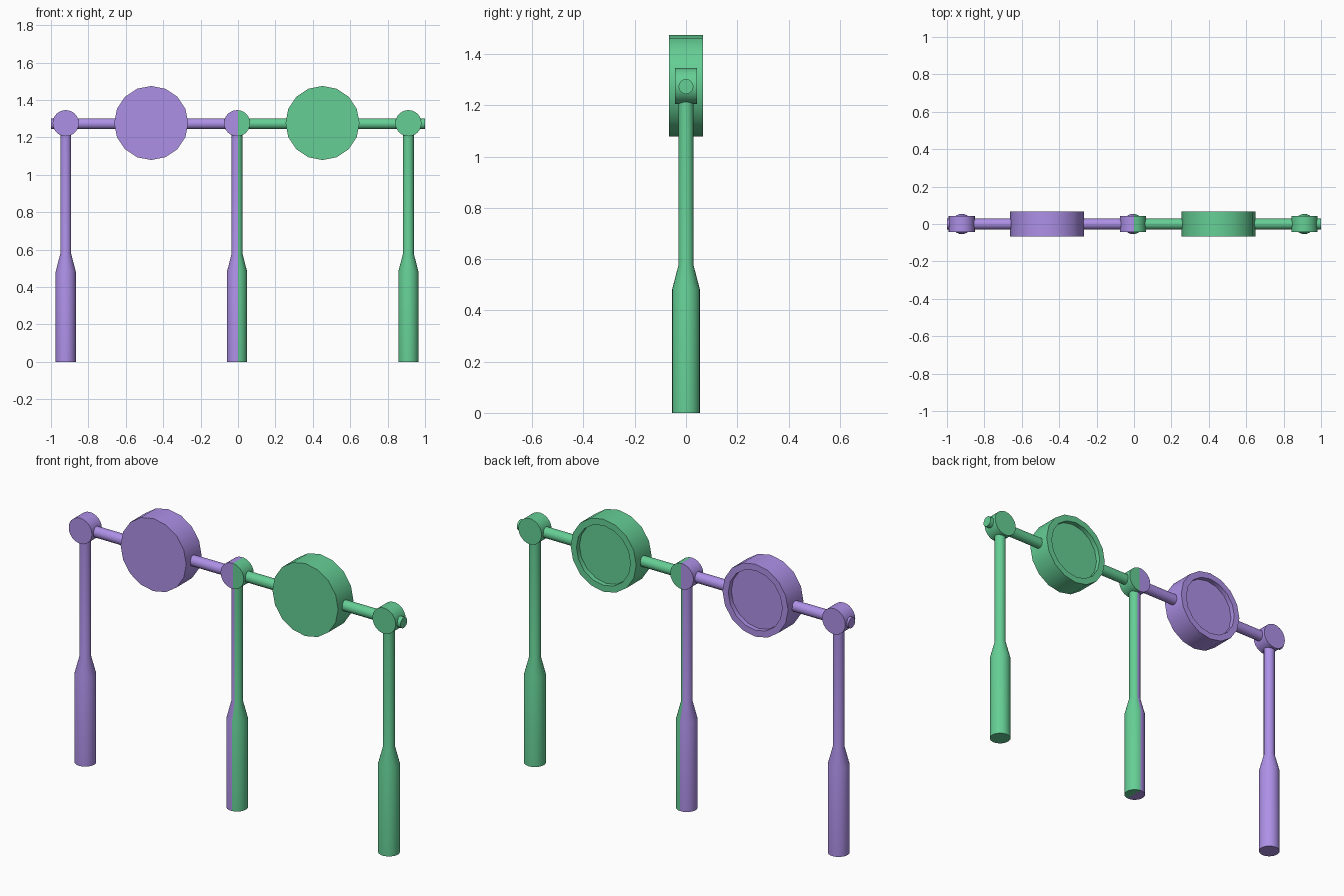
import bpy, bmesh
from math import pi, sin, cos, radians
from mathutils import Matrix, Vector

if "Cube" in bpy.data.objects:
    bpy.data.objects.remove(bpy.data.objects["Cube"])

AXIS_Z = 1.276
ALONG = {
    "x": Matrix.Rotation(pi / 2, 4, "Y"),
    "y": Matrix.Rotation(-pi / 2, 4, "X"),
    "z": Matrix.Identity(4),
}


def material(name, color):
    mat = bpy.data.materials.new(name)
    mat.diffuse_color = color
    mat.use_nodes = True
    mat.node_tree.nodes["Principled BSDF"].inputs["Base Color"].default_value = mat.diffuse_color
    return mat


PURPLE = material("purple", (0.42, 0.28, 0.80, 1))
GREEN = material("green", (0.13, 0.62, 0.30, 1))


def turned(name, profile, sides, axis, origin, mat, keep=0):
    """Closed turned solid from (radius, height) pairs; keep=-1/1 keeps one side of x=0."""
    bm = bmesh.new()
    rings = [[bm.verts.new((r * cos(2 * pi * i / sides), r * sin(2 * pi * i / sides), h))
              for i in range(sides)] for r, h in profile]
    for a, b in zip(rings, rings[1:]):
        for i in range(sides):
            j = (i + 1) % sides
            bm.faces.new((a[i], a[j], b[j], b[i]))
    bm.faces.new(rings[0][::-1])
    bm.faces.new(rings[-1])
    bm.transform(Matrix.Translation(origin) @ ALONG[axis])
    if keep:
        bmesh.ops.bisect_plane(bm, geom=bm.verts[:] + bm.edges[:] + bm.faces[:],
                               plane_co=(0, 0, 0), plane_no=(-keep, 0, 0), clear_outer=True)
    mesh = bpy.data.meshes.new(name)
    bm.to_mesh(mesh)
    bm.free()
    obj = bpy.data.objects.new(name, mesh)
    bpy.context.collection.objects.link(obj)
    mesh.materials.append(mat)
    bpy.context.view_layer.objects.active = obj
    obj.select_set(True)
    bpy.ops.object.shade_smooth_by_angle(angle=radians(30))
    obj.select_set(False)
    return obj


POST = [(0.054, 0), (0.054, 0.482), (0.029, 0.578), (0.029, 1.24)]
JOINT = [(0.07, -0.043), (0.07, 0.043)]
DISC = [(0.198, -0.066), (0.198, 0.066), (0.163, 0.066), (0.163, 0.04)]


def support(name, x, mat, keep=0):
    turned(name + "_post", POST, 24, "z", Vector((x, 0, 0)), mat, keep)
    turned(name + "_joint", JOINT, 24, "y", Vector((x, 0, AXIS_Z)), mat, keep)


# Posts with round joints; the middle one is split between the two colours
support("left", -0.921, PURPLE)
support("middle_left_half", -0.005, PURPLE, -1)
support("middle_right_half", -0.005, GREEN, 1)
support("right", 0.911, GREEN)

# Rail halves and the hollow-backed discs mounted on them
for side, mat, x0, disc_x in (("left", PURPLE, -1, -0.464), ("right", GREEN, 0, 0.452)):
    turned(side + "_rail", [(0.029, 0), (0.029, 1)], 16, "x", Vector((x0, 0, 1.273)), mat)
    turned(side + "_disc", DISC, 16, "y", Vector((disc_x, 0, 1.277)), mat)
